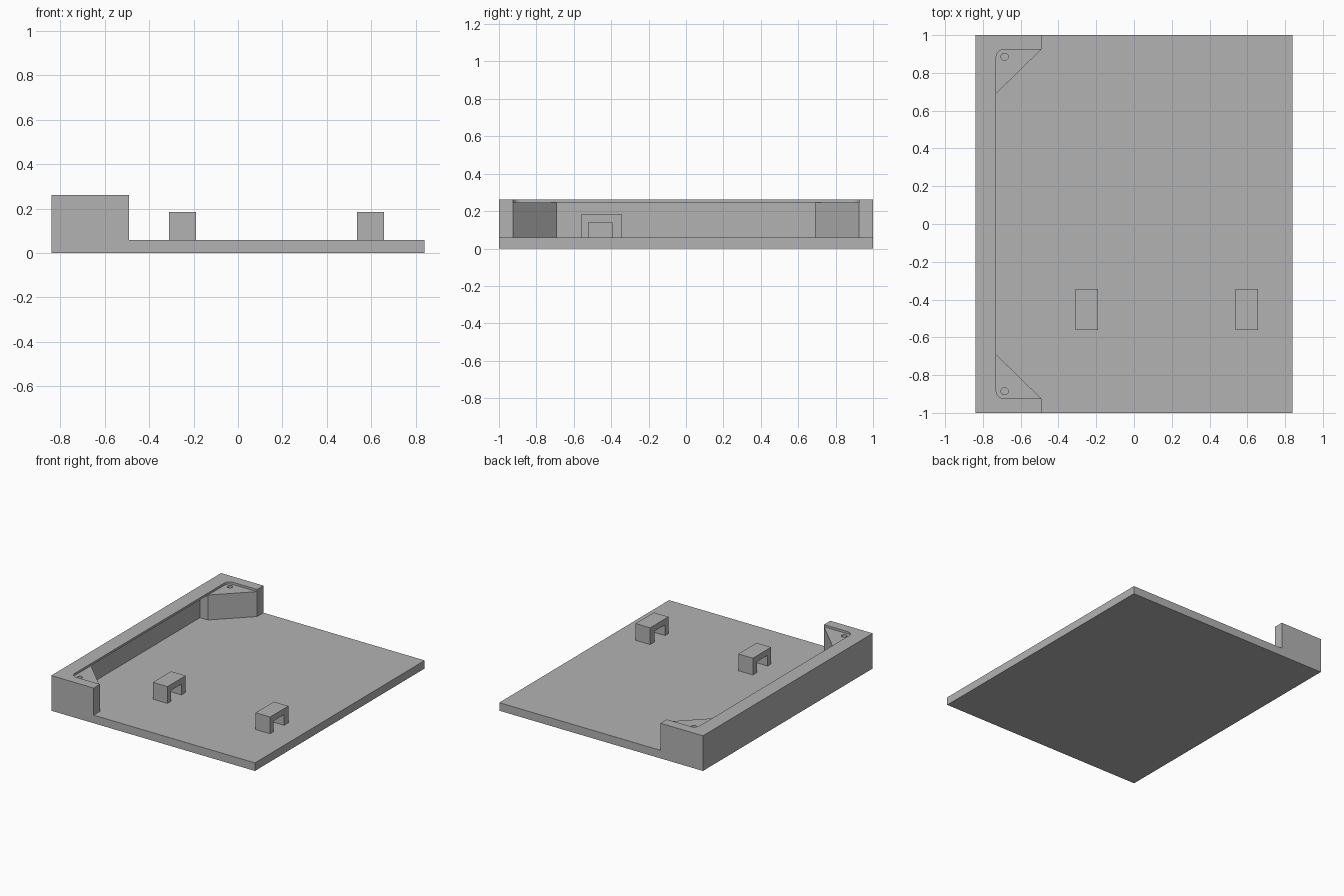
import bpy, bmesh
from math import sin, cos, pi

cube = bpy.data.objects.get("Cube")
if cube:
    bpy.data.objects.remove(cube, do_unlink=True)

grey = bpy.data.materials.new("plain grey")
grey.use_nodes = True
grey.diffuse_color = (0.45, 0.45, 0.45, 1)
grey.node_tree.nodes["Principled BSDF"].inputs["Base Color"].default_value = (0.45, 0.45, 0.45, 1)


def prism(name, outline, low, high, axis="z"):
    """Extrude a closed outline: (x, y) along z, or (y, z) along x."""
    bm = bmesh.new()
    place = (lambda a, b: (a, b, low)) if axis == "z" else (lambda a, b: (low, a, b))
    face = bm.faces.new([bm.verts.new(place(a, b)) for a, b in outline])
    moved = bmesh.ops.extrude_face_region(bm, geom=[face])["geom"]
    step = (0, 0, high - low) if axis == "z" else (high - low, 0, 0)
    bmesh.ops.translate(bm, vec=step, verts=[v for v in moved if isinstance(v, bmesh.types.BMVert)])
    bmesh.ops.recalc_face_normals(bm, faces=bm.faces)
    mesh = bpy.data.meshes.new(name)
    bm.to_mesh(mesh)
    bm.free()
    mesh.materials.append(grey)
    obj = bpy.data.objects.new(name, mesh)
    bpy.context.scene.collection.objects.link(obj)
    return obj


def arc(cx, cy, r, start, end, steps):
    angles = [start + (end - start) * i / steps for i in range(steps + 1)]
    return [(cx + r * cos(a), cy + r * sin(a)) for a in angles]


def mirrored(half):
    """Complete an outline across y = 0."""
    return half + [(x, -y) for x, y in reversed(half)]


LEFT, INNER, END, SIDE = -0.84, -0.73, -0.49, 0.925
FLOOR, LEDGE, TOP = 0.06, 0.246, 0.262

# Base plate
prism("base_plate", [(LEFT, -1), (-LEFT, -1), (-LEFT, 1), (LEFT, 1)], 0, FLOOR)

# Thin end wall with its corner gussets
outer = [(LEFT, 1), (END, 1), (END, SIDE)]
wall = prism("end_wall", mirrored(outer + [(INNER, 0.69), (-0.796, 0.69)]), FLOOR, LEDGE)

# Overhanging rim with rounded inside corners
r = 0.045
prism("top_rim", mirrored(outer + arc(INNER + r, SIDE - r, r, pi / 2, pi, 8)), LEDGE, TOP)

# Screw holes in the gussets
for side in (-1, 1):
    hole = prism("hole_cutter", arc(-0.685, side * 0.885, 0.019, 0, 2 * pi * 23 / 24, 23), 0.03, 0.3)
    hole.hide_render = True
    hole.hide_set(True)
    cut = wall.modifiers.new("screw_hole", "BOOLEAN")
    cut.operation = "DIFFERENCE"
    cut.solver = "EXACT"
    cut.object = hole

# Bridge-shaped cable clips
bridge = [(-0.56, FLOOR), (-0.56, 0.185), (-0.345, 0.185), (-0.345, FLOOR),
          (-0.395, FLOOR), (-0.395, 0.14), (-0.52, 0.14), (-0.52, FLOOR)]
for name, x in (("right_clip", -0.25), ("left_clip", 0.597)):
    prism(name, bridge, x - 0.06, x + 0.06, "x")
